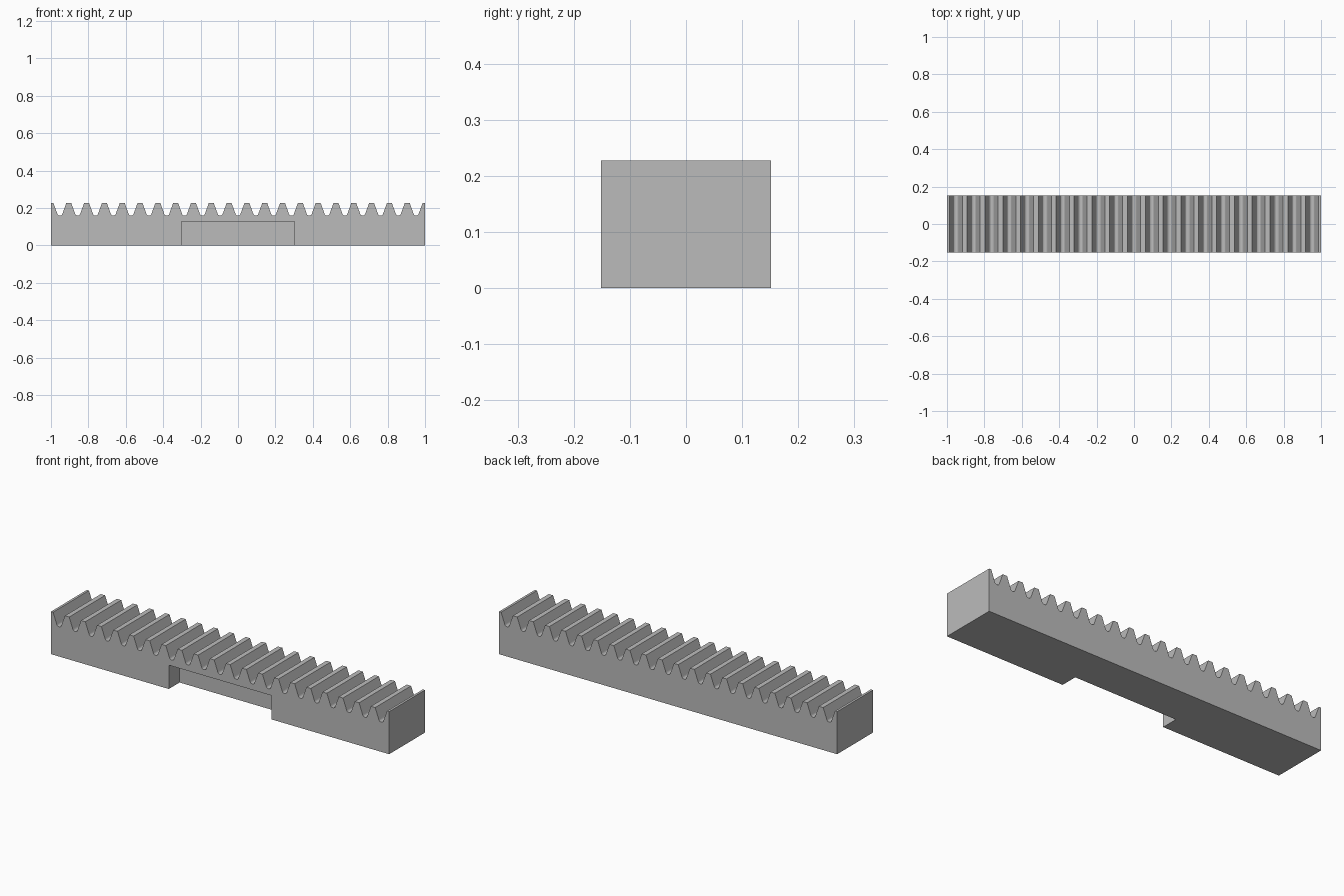
import bpy, bmesh, math

if "Cube" in bpy.data.objects:
    bpy.data.objects.remove(bpy.data.objects["Cube"], do_unlink=True)

# Gear proportions, all driven by the module
TEETH = 21
PITCH = 2 / TEETH
M = PITCH / math.pi
SLOPE = math.tan(math.radians(20))
WIDTH = 10 * M
TOP = 7.5 * M
ROOT = TOP - 2.25 * M
FILLET = 0.38 * M
STEPS = 3

steel = bpy.data.materials.new("steel_grey")
steel.use_nodes = True
grey = (0.5, 0.5, 0.5, 1)
steel.diffuse_color = grey
steel.node_tree.nodes["Principled BSDF"].inputs["Base Color"].default_value = grey


def half_gap():
    """Right half of one tooth gap, from floor to tip, around x = 0."""
    tip = PITCH / 4 + M * SLOPE
    floor = PITCH / 4 - 1.25 * M * SLOPE
    cx = floor - FILLET * math.tan(math.radians(35))
    pts = []
    for i in range(STEPS + 1):
        a = math.radians(70) * i / STEPS
        pts.append((cx + FILLET * math.sin(a), ROOT + FILLET * (1 - math.cos(a))))
    return pts + [(tip, TOP)]


def extrude_profile(name, points, y0, y1):
    """Extrude an x-z outline along y."""
    bm = bmesh.new()
    face = bm.faces.new([bm.verts.new((x, y0, z)) for x, z in points])
    result = bmesh.ops.extrude_face_region(bm, geom=[face])
    verts = [v for v in result["geom"] if isinstance(v, bmesh.types.BMVert)]
    bmesh.ops.translate(bm, verts=verts, vec=(0, y1 - y0, 0))
    bmesh.ops.recalc_face_normals(bm, faces=bm.faces)
    mesh = bpy.data.meshes.new(name)
    bm.to_mesh(mesh)
    bm.free()
    obj = bpy.data.objects.new(name, mesh)
    bpy.context.collection.objects.link(obj)
    mesh.materials.append(steel)
    return obj


# Toothed bar: half a tooth at each end, gaps spaced by the pitch
right = half_gap()
gap = [(-x, z) for x, z in reversed(right)] + right
outline = [(1, 0), (-1, 0), (-1, TOP)]
for k in range(TEETH):
    centre = -1 + (k + 0.5) * PITCH
    outline += [(centre + x, z) for x, z in gap]
outline.append((1, TOP))
rack = extrude_profile("toothed_rack", outline, -WIDTH / 2, WIDTH / 2)

# Rectangular recess in the lower front
h, top = 10 * M, 4.2 * M
cutter = extrude_profile("recess_cutter", [(-h, -0.1), (h, -0.1), (h, top), (-h, top)],
                         -WIDTH, -WIDTH / 2 + 3 * M)
cutter.hide_render = True
cutter.hide_viewport = True
cut = rack.modifiers.new("front_recess", "BOOLEAN")
cut.operation = "DIFFERENCE"
cut.solver = "EXACT"
cut.object = cutter

# Bake the cut and drop the helper
bpy.context.view_layer.update()
graph = bpy.context.evaluated_depsgraph_get()
baked = bpy.data.meshes.new_from_object(rack.evaluated_get(graph))
rack.modifiers.clear()
rack.data = baked
bpy.data.objects.remove(cutter, do_unlink=True)
